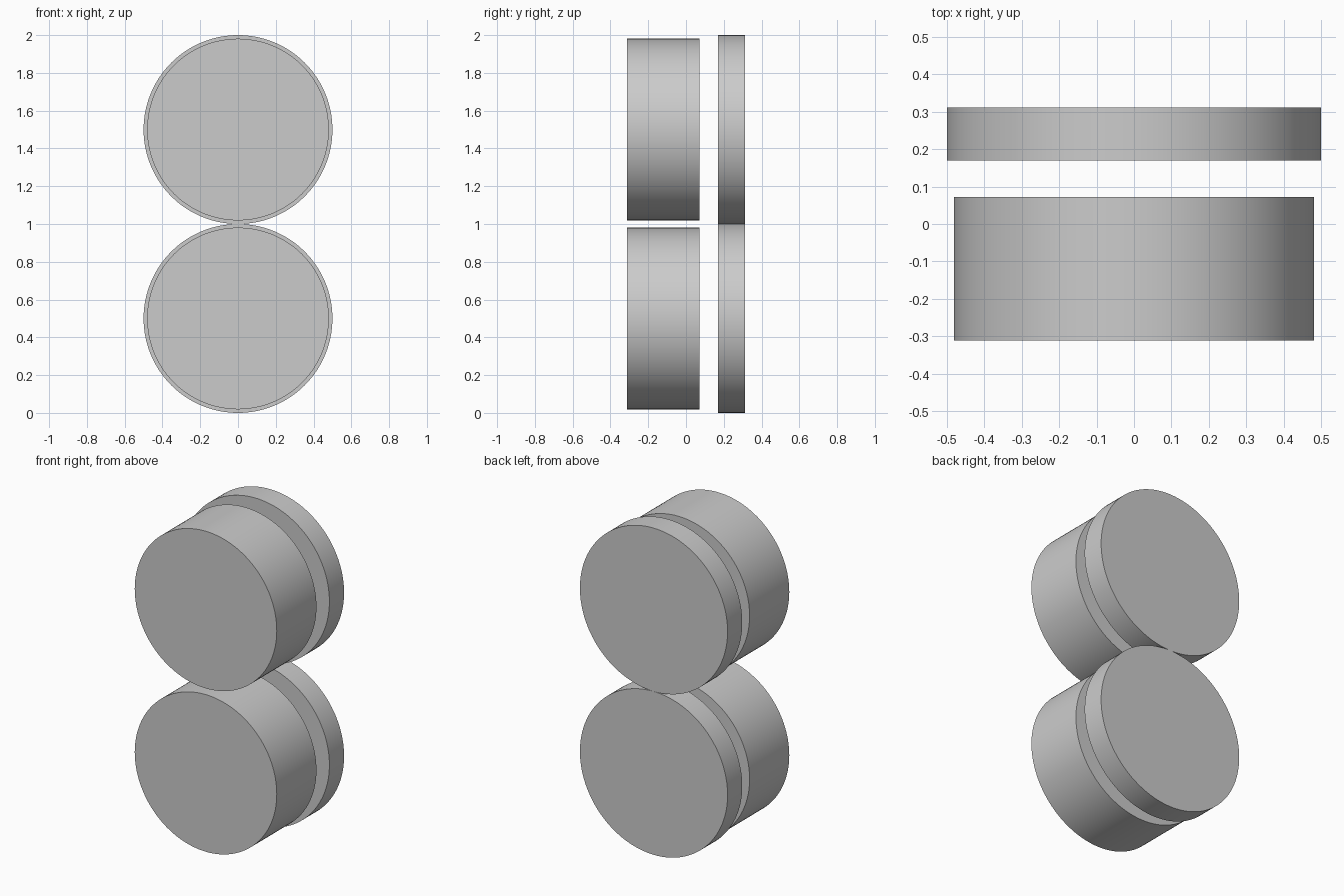
import bpy
import math

cube = bpy.data.objects.get("Cube")
if cube:
    bpy.data.objects.remove(cube, do_unlink=True)

# Single plain grey for every part
grey = bpy.data.materials.new("light_grey")
grey.use_nodes = True
colour = (0.6, 0.6, 0.6, 1)
grey.diffuse_color = colour
grey.node_tree.nodes["Principled BSDF"].inputs["Base Color"].default_value = colour


def disc(name, radius, y_front, y_back, z):
    """Solid round disc with its axis along y."""
    bpy.ops.mesh.primitive_cylinder_add(
        vertices=128, radius=radius, depth=y_back - y_front,
        location=(0, (y_front + y_back) / 2, z),
        rotation=(math.pi / 2, 0, 0))
    obj = bpy.context.object
    obj.name = name
    obj.data.materials.append(grey)
    bpy.ops.object.shade_smooth_by_angle(angle=math.radians(30))
    return obj


# Two stacked pairs: a thick front drum and a slightly wider thin back plate
for level, z in (("lower", 0.5), ("upper", 1.5)):
    disc(level + "_front_drum", 0.481, -0.312, 0.072, z)
    disc(level + "_back_plate", 0.5, 0.17, 0.312, z)
